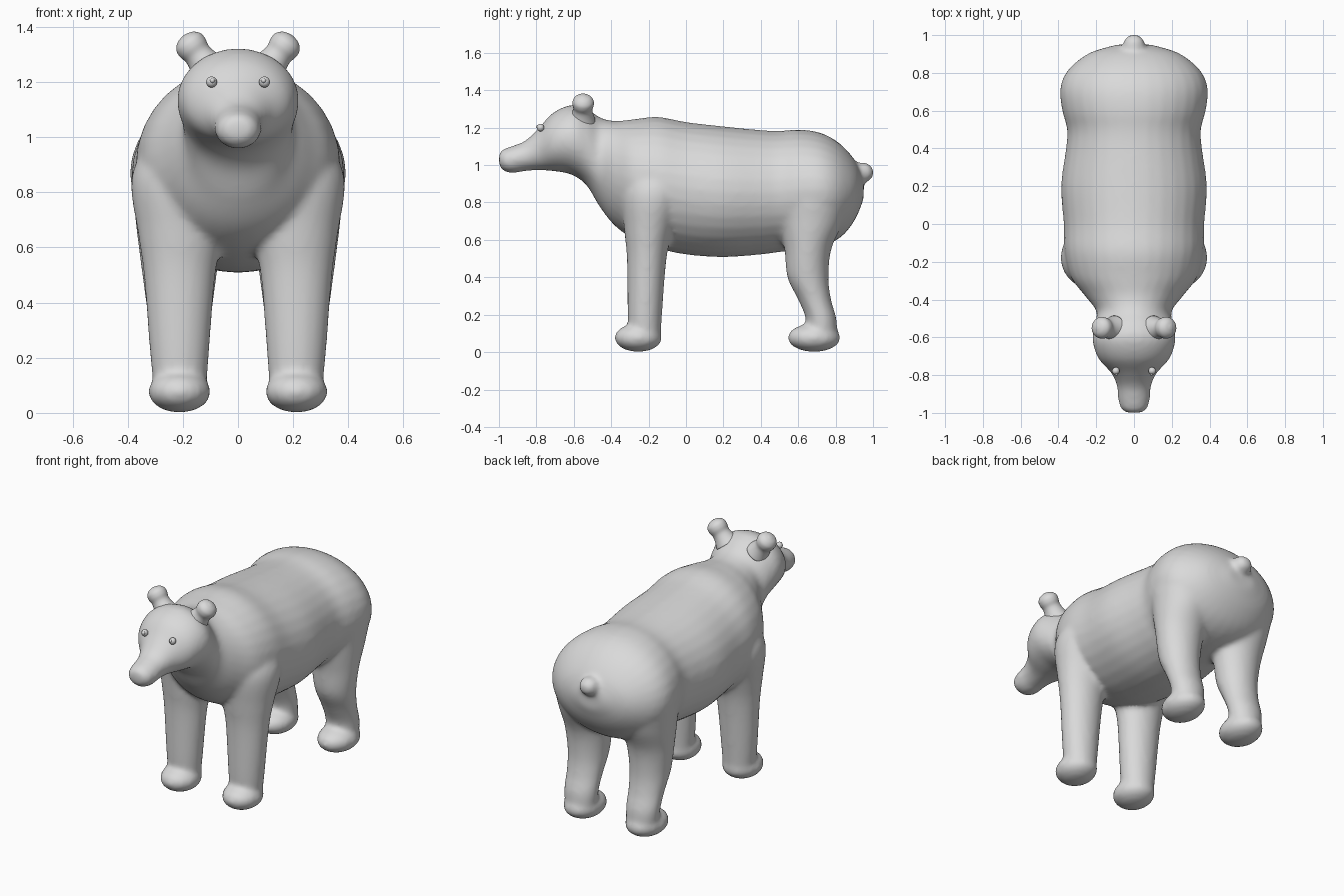
import bpy, bmesh, math
from mathutils import Vector, Matrix

if "Cube" in bpy.data.objects:
    bpy.data.objects.remove(bpy.data.objects["Cube"])

fur = bpy.data.materials.new("warm_grey")
fur.diffuse_color = (0.7, 0.7, 0.7, 1)
fur.use_nodes = True
fur.node_tree.nodes["Principled BSDF"].inputs["Base Color"].default_value = fur.diffuse_color


def smooth_rows(rows, steps=5):
    """Catmull-Rom interpolation between cross-section rows."""
    out = []
    for i in range(len(rows) - 1):
        p0, p1 = rows[max(i - 1, 0)], rows[i]
        p2, p3 = rows[i + 1], rows[min(i + 2, len(rows) - 1)]
        for s in range(steps):
            t = s / steps
            out.append([0.5 * (2 * b + (c - a) * t + (2 * a - 5 * b + 4 * c - d) * t * t
                               + (3 * b - a - 3 * c + d) * t ** 3)
                        for a, b, c, d in zip(p0, p1, p2, p3)])
    return out + [list(rows[-1])]


def loft(bm, rings):
    """Skin rings of points and close both ends."""
    loops = [[bm.verts.new(p) for p in ring] for ring in rings]
    n = len(loops[0])
    for a, b in zip(loops, loops[1:]):
        for i in range(n):
            bm.faces.new((a[i], a[(i + 1) % n], b[(i + 1) % n], b[i]))
    bm.faces.new(loops[0])
    bm.faces.new(loops[-1])


def ball(bm, centre, radii, tilt=0):
    m = Matrix.Translation(centre) @ Matrix.Rotation(tilt, 4, 'Y') @ Matrix.Diagonal((*radii, 1))
    bmesh.ops.create_uvsphere(bm, u_segments=24, v_segments=14, radius=1, matrix=m)


def finish(name, bm):
    bmesh.ops.recalc_face_normals(bm, faces=bm.faces)
    for f in bm.faces:
        f.smooth = True
    me = bpy.data.meshes.new(name)
    bm.to_mesh(me)
    bm.free()
    me.materials.append(fur)
    ob = bpy.data.objects.new(name, me)
    bpy.context.collection.objects.link(ob)
    return ob


ANG = [2 * math.pi * i / 32 for i in range(32)]
bm = bmesh.new()

# Torso, neck, skull and muzzle: y, top, bottom, half width
trunk = [
    (-1.00, 1.060, 1.005, 0.035), (-0.98, 1.083, 0.972, 0.068),
    (-0.93, 1.102, 0.957, 0.084), (-0.86, 1.130, 0.968, 0.090),
    (-0.79, 1.195, 0.972, 0.120), (-0.71, 1.280, 0.968, 0.190),
    (-0.61, 1.322, 0.948, 0.221), (-0.53, 1.302, 0.890, 0.208),
    (-0.46, 1.255, 0.775, 0.200), (-0.38, 1.236, 0.675, 0.260),
    (-0.28, 1.245, 0.605, 0.335), (-0.15, 1.258, 0.555, 0.368),
    (0.00, 1.230, 0.522, 0.372), (0.20, 1.207, 0.508, 0.386),
    (0.40, 1.187, 0.522, 0.360), (0.50, 1.183, 0.535, 0.354),
    (0.60, 1.190, 0.545, 0.380), (0.70, 1.178, 0.560, 0.392),
    (0.78, 1.145, 0.585, 0.372), (0.85, 1.090, 0.635, 0.315),
    (0.91, 1.015, 0.720, 0.225), (0.95, 0.930, 0.820, 0.090)]
loft(bm, [[(w * math.cos(a), y, (t + b) / 2 + (t - b) / 2 * math.sin(a)) for a in ANG]
          for y, t, b, w in smooth_rows(trunk)])

# Legs: x, y, z, half width, half depth
front_leg = [
    (.210, -.220, .06, .092, .085), (.212, -.220, .20, .106, .092),
    (.212, -.210, .50, .130, .106), (.208, -.200, .65, .155, .130),
    (.215, -.175, .85, .172, .170), (.180, -.170, 1.0, .140, .130)]
hind_leg = [
    (.210, .725, .08, .095, .085), (.212, .722, .18, .103, .082),
    (.212, .688, .28, .108, .088), (.212, .652, .40, .122, .110),
    (.212, .652, .55, .142, .125), (.210, .670, .70, .162, .170),
    (.210, .680, .85, .172, .190), (.180, .680, 1.0, .140, .150)]
for side in (-1, 1):
    for rows in (front_leg, hind_leg):
        loft(bm, [[(side * x + rx * math.cos(a), y + ry * math.sin(a), z) for a in ANG]
                  for x, y, z, rx, ry in smooth_rows(rows)])
    # Paws
    ball(bm, (side * .212, -.255, .077), (.114, .128, .076))
    ball(bm, (side * .212, .685, .077), (.114, .142, .076))

# Tail stub
ball(bm, (0, .945, .960), (.060, .060, .055))

# Fuse the parts into one soft skin
body = finish("bear_body", bm)
remesh = body.modifiers.new("fuse", 'REMESH')
remesh.mode = 'VOXEL'
remesh.voxel_size = 0.014
remesh.use_smooth_shade = True
soft = body.modifiers.new("soften", 'SMOOTH')
soft.factor = 0.5
soft.iterations = 9

for side, label in ((-1, "right"), (1, "left")):
    # Round ears on short thick stalks
    bm = bmesh.new()
    axis = Vector((side * .6, .05, .8)).normalized()
    turn = axis.to_track_quat('Z', 'Y').to_matrix()
    base = Vector((side * .105, -.555, 1.245))
    profile = [(0.0, .070), (.04, .056), (.07, .051), (.10, .057),
               (.125, .054), (.145, .036), (.154, .010)]
    loft(bm, [[base + turn @ Vector((r * math.cos(a), r * math.sin(a), h)) for a in ANG]
              for h, r in smooth_rows(profile)])
    finish(label + "_ear", bm)
    # Eyes with small raised pupils
    bm = bmesh.new()
    ball(bm, (side * .096, -.778, 1.200), (.020, .020, .020))
    finish(label + "_eye", bm)
    bm = bmesh.new()
    ball(bm, (side * .093, -.793, 1.205), (.009, .009, .009))
    finish(label + "_pupil", bm)
